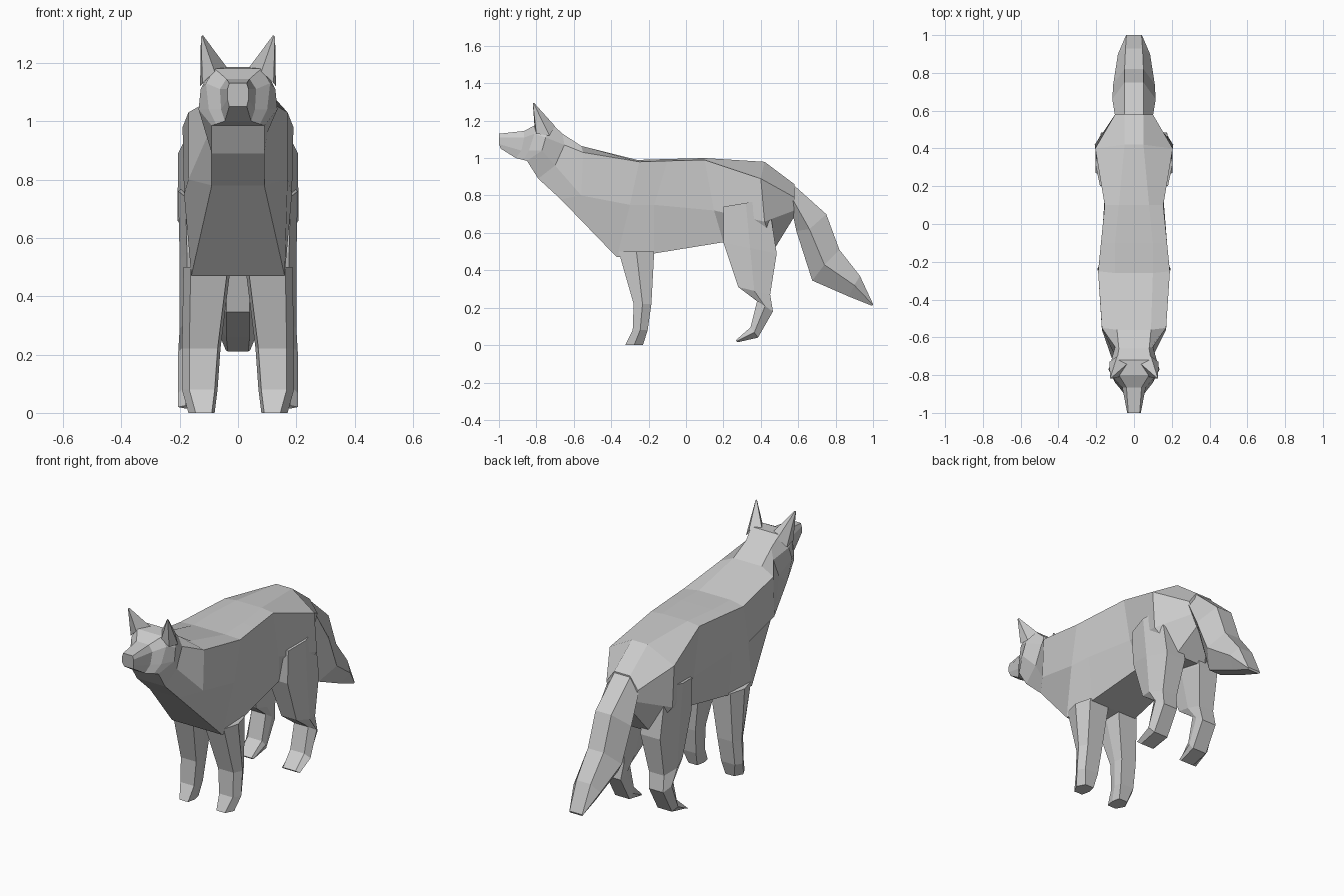
import bpy, bmesh
from mathutils import Vector


def loft(name, rings):
    """Skin a list of equal-length closed rings and cap both ends."""
    bm = bmesh.new()
    vs = [[bm.verts.new(Vector(p)) for p in r] for r in rings]
    n = len(rings[0])
    for a, b in zip(vs, vs[1:]):
        for i in range(n):
            j = (i + 1) % n
            bm.faces.new((a[i], a[j], b[j], b[i]))
    bm.faces.new(vs[0])
    bm.faces.new(vs[-1])
    bmesh.ops.recalc_face_normals(bm, faces=bm.faces)
    me = bpy.data.meshes.new(name)
    bm.to_mesh(me)
    bm.free()
    ob = bpy.data.objects.new(name, me)
    bpy.context.collection.objects.link(ob)
    return ob


def mirrored(half):
    """Close a half ring (top to bottom, +x) with its mirror image."""
    return half + [(-x, y, z) for x, y, z in reversed(half)]


def leg_ring(front, back, x_in, x_out, s):
    """Leg section: flat front and back, outer edge ridged."""
    (fy, fz), (by, bz) = front, back
    my, mz = (fy + by) / 2, (fz + bz) / 2
    c = 0.025
    pts = [(x_in, fy, fz), (x_out - c, fy, fz), (x_out, my, mz),
           (x_out - c, by, bz), (x_in, by, bz), (x_in - 0.01, my, mz)]
    return [(s * x, y, z) for x, y, z in pts]


neck = [(.08, -.66, 1.13), (.10, -.65, 1.07), (.10, -.70, .96), (.09, -.79, .89)]

# Body: neck to rump
body = [
    neck,
    [(.09, -.56, 1.065), (.17, -.55, 1.03), (.17, -.56, .80), (.09, -.67, .78)],
    [(.10, -.26, .99), (.19, -.25, .98), (.185, -.30, .75), (.16, -.37, .47)],
    [(.10, -.10, .995), (.175, -.10, .985), (.175, -.17, .75), (.15, -.17, .49)],
    [(.08, .10, 1.0), (.155, .10, .99), (.155, .15, .72), (.12, .20, .55)],
    [(.05, .42, .98), (.205, .40, .89), (.208, .42, .66), (.10, .47, .51)],
    [(.05, .58, .86), (.10, .58, .79), (.08, .58, .72), (.03, .575, .68)],
]
loft("body", [mirrored(r) for r in body])

# Head: neck, cheeks, brow, muzzle, nose
head = [
    neck,
    [(.09, -.72, 1.185), (.128, -.75, 1.11), (.135, -.77, 1.04), (.09, -.85, .985)],
    [(.08, -.80, 1.18), (.11, -.81, 1.13), (.10, -.84, 1.04), (.075, -.87, .99)],
    [(.04, -.865, 1.145), (.062, -.865, 1.11), (.058, -.88, 1.04), (.045, -.91, 1.0)],
    [(.03, -1.0, 1.13), (.036, -1.0, 1.11), (.036, -1.0, 1.075), (.03, -.99, 1.05)],
]
loft("head", [mirrored(r) for r in head])

# Tail: hangs back and down, widest at its side ridge
tail = [
    [(.05, .56, .87), (.10, .57, .78), (.04, .575, .68)],
    [(.05, .75, .70), (.115, .66, .62), (.04, .59, .61)],
    [(.05, .82, .51), (.11, .74, .43), (.04, .675, .345)],
    [(.045, .93, .37), (.085, .90, .32), (.04, .87, .26)],
    [(.04, 1.0, .22), (.042, 1.0, .215), (.035, .995, .21)],
]
loft("tail", [mirrored(r) for r in tail])

# Legs as (front y,z), (back y,z), inner x, outer x
front_leg = [
    ((-.36, .50), (-.17, .50), .035, .187),
    ((-.28, .22), (-.185, .22), .07, .192),
    ((-.285, .08), (-.205, .08), .08, .192),
    ((-.325, 0), (-.23, 0), .09, .17),
]
hind_leg = [
    ((.20, .74), (.44, .78), .05, .205),
    ((.20, .55), (.485, .49), .05, .20),
    ((.28, .31), (.45, .27), .08, .20),
    ((.38, .235), (.465, .18), .09, .205),
    ((.345, .095), (.385, .04), .09, .205),
    ((.265, .025), (.275, .015), .10, .205),
]
# Ears: four-sided spikes
ear = [(.035, -.74, 1.18), (.08, -.81, 1.17), (.122, -.80, 1.13),
       (.13, -.73, 1.12), (.09, -.70, 1.17)]
ear_tip = Vector((.127, -.82, 1.295))

for side, s in (("right", 1), ("left", -1)):
    loft("front_leg_" + side, [leg_ring(*r, s) for r in front_leg])
    loft("hind_leg_" + side, [leg_ring(*r, s) for r in hind_leg])
    tip = [ear_tip + (Vector(p) - ear_tip) * 0.08 * (p[2] < 2) for p in ear]
    tip = [Vector((p.x, p.y, min(p.z, 1.295))) for p in tip]
    loft("ear_" + side, [[(s * x, y, z) for x, y, z in ear],
                         [(s * p.x, p.y, p.z + .008) for p in tip]])
